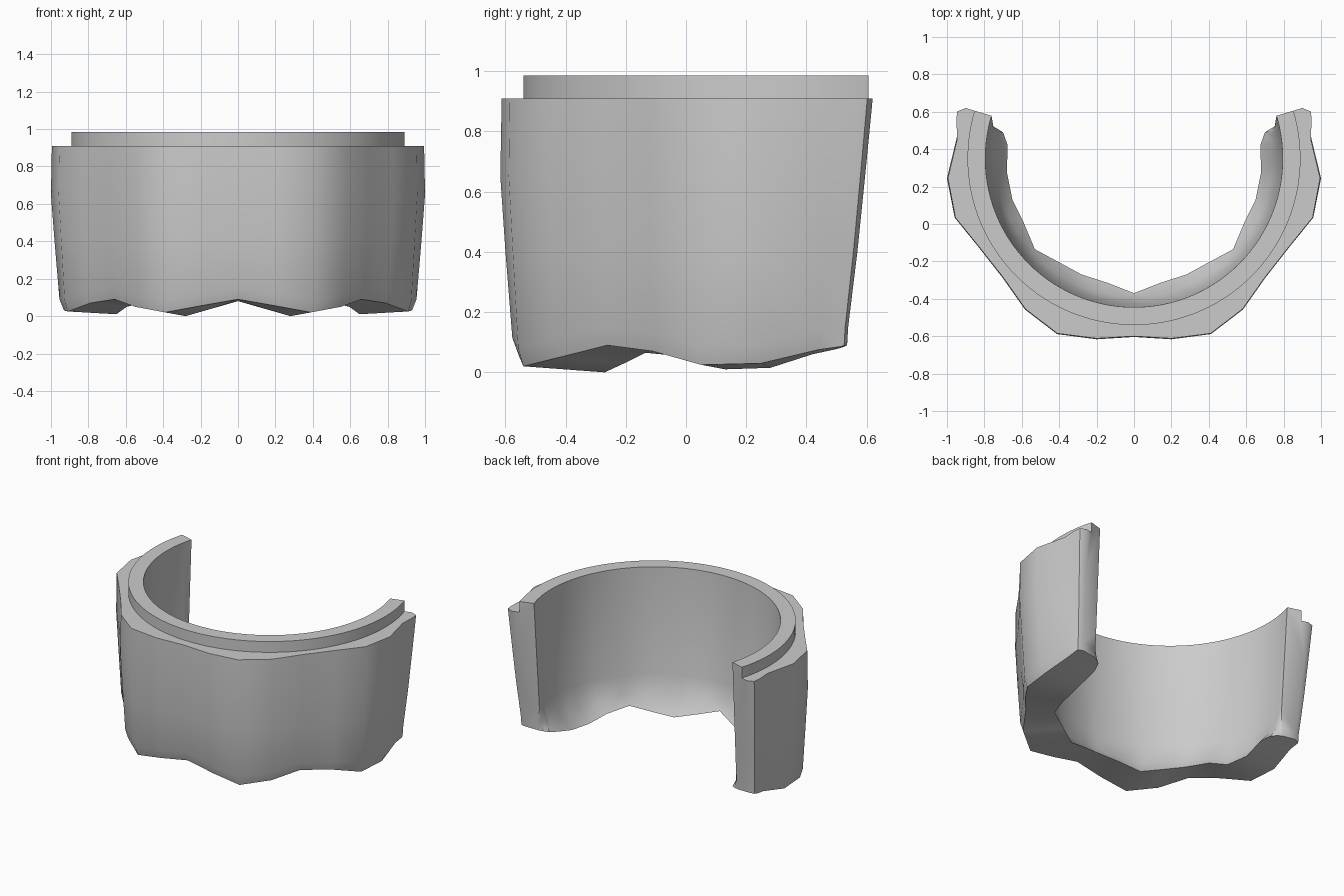
import bpy, bmesh
from math import sin, cos, atan2, radians
from mathutils import Vector

if "Cube" in bpy.data.objects:
    bpy.data.objects.remove(bpy.data.objects["Cube"])

# Right-hand stations, from front centre round to the open back end
top_outer = [(0, -.60), (.2, -.612), (.41, -.585), (.58, -.455), (.70, -.285), (.83, -.12),
             (.955, .035), (.995, .245), (.945, .455), (.95, .56), (.945, .602), (.90, .62)]
low_outer = [(0, -.55, .09), (.2, -.555, .055), (.39, -.54, .02), (.55, -.42, .05),
             (.66, -.262, .09), (.79, -.11, .07), (.91, .05, .025), (.93, .25, .03),
             (.90, .44, .075), (.90, .51, .085), (.895, .525, .088), (.86, .535, .09)]
low_inner = [(0, -.37, .08), (.14, -.315, .04), (.28, -.27, 0), (.40, -.205, .03),
             (.53, -.135, .065), (.595, .02, .05), (.65, .13, .01), (.68, .28, .015),
             (.675, .42, .06), (.70, .49, .075), (.73, .51, .08), (.765, .525, .085)]
CY, SUB = .35, 4          # centre of the round bore, arc steps per station


def angle(p):
    return atan2(p[1] - CY, p[0])


def arc(r, a, z):
    return Vector((r * cos(a), CY + r * sin(a), z))


def section(s):
    """Cross-section loop at station position s."""
    i = min(int(s), len(top_outer) - 2)
    f = s - i
    mix = lambda t: Vector(t[i]).lerp(Vector(t[i + 1]), f)
    swing = lambda t: angle(t[i]) * (1 - f) + angle(t[i + 1]) * f
    t, b, n = mix(top_outer).to_3d(), mix(low_outer), mix(low_inner)
    t.z = .91
    a, c = swing(top_outer), swing(low_inner)
    end = max(0, min(1, s - 8))            # back end tapers straight

    def side(z, k, k_end):
        p = t.lerp(b, k + (k_end - k) * end)
        p.z = z
        return p
    wall = arc(.775, a + (c - a) * .85, .25)
    mid = wall.lerp(n, .4)
    mid.z = wall.z + (n.z - wall.z) * .65
    return [arc(.795, a, .985), arc(.89, a, .985), arc(.89, a, .91),
            t, side(.65, -.08, .3), side(.4, .22, .6), side(b.z + .06, .62, .96), b,
            n, mid, wall]


FINE = {0, 1, 2, 9, 10}   # round levels; the others stay faceted
bm = bmesh.new()
count = len(top_outer)
cols = []
for j in range((count - 1) * SUB + 1):
    pts = section(j / SUB)
    cols.append([bm.verts.new(p) if k in FINE or j % SUB == 0 else None
                 for k, p in enumerate(pts)])

# Skin between neighbouring levels
levels = len(cols[0])
for i in range(count - 1):
    span = cols[i * SUB:(i + 1) * SUB + 1]
    for k in range(levels):
        m = (k + 1) % levels
        one = [c[k] for c in span if c[k]]
        two = [c[m] for c in span if c[m]]
        if len(one) == len(two):
            for q in range(len(one) - 1):
                bm.faces.new((one[q], one[q + 1], two[q + 1], two[q]))
        else:
            bm.faces.new(one + two[::-1])
# Open back end
bm.faces.new(cols[-1])

# Mirror to the left half
for v in cols[0]:
    v.co.x = 0
geom = bm.verts[:] + bm.edges[:] + bm.faces[:]
bmesh.ops.mirror(bm, geom=geom, axis='X', merge_dist=1e-4)
bmesh.ops.remove_doubles(bm, verts=bm.verts[:], dist=1e-4)
bmesh.ops.triangulate(bm, faces=[f for f in bm.faces if len(f.verts) > 4])
bmesh.ops.recalc_face_normals(bm, faces=bm.faces[:])

mesh = bpy.data.meshes.new("collar_shell")
bm.to_mesh(mesh)
bm.free()
shell = bpy.data.objects.new("collar_shell", mesh)
bpy.context.collection.objects.link(shell)
bpy.context.view_layer.objects.active = shell
shell.select_set(True)
bpy.ops.object.shade_smooth_by_angle(angle=radians(38))
